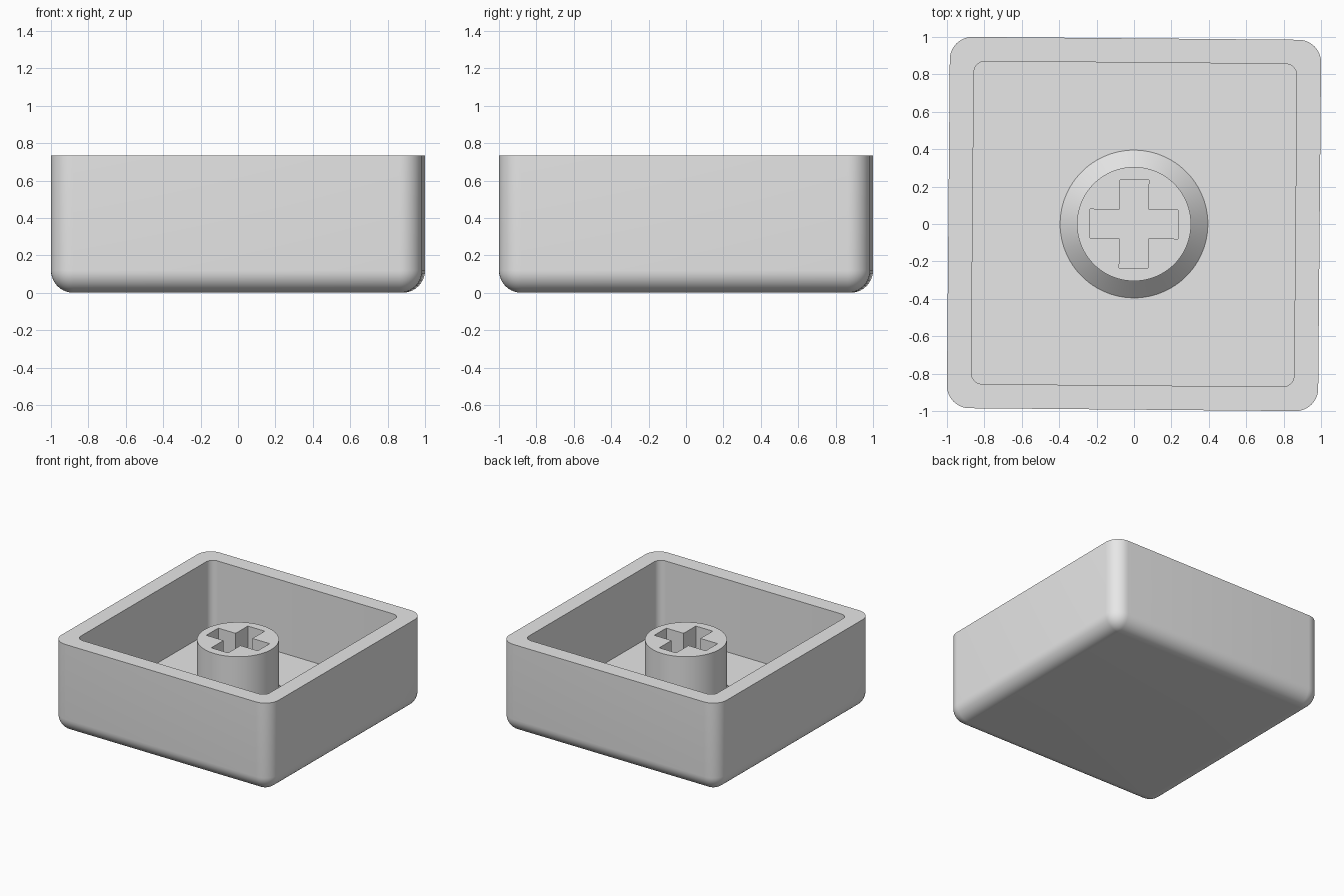
import bpy, bmesh, math

if "Cube" in bpy.data.objects:
    bpy.data.objects.remove(bpy.data.objects["Cube"])

grey = bpy.data.materials.new("light grey plastic")
grey.diffuse_color = (0.8, 0.8, 0.8, 1)
grey.use_nodes = True
grey.node_tree.nodes["Principled BSDF"].inputs["Base Color"].default_value = grey.diffuse_color
TILT = math.radians(-0.5)      # slight twist about z
FLOOR, RIM, STEM_TOP = 0.14, 0.735, 0.635


def rounded_square(half, radius, z, steps=10):
    """Ring of points around a square with round corners."""
    ring = []
    for q in range(4):
        cx = (half - radius) * (1 if q in (0, 3) else -1)
        cy = (half - radius) * (1 if q < 2 else -1)
        for i in range(steps + 1):
            a = math.pi / 2 * (q + i / steps)
            ring.append((cx + radius * math.cos(a), cy + radius * math.sin(a), z))
    return ring


def circle(radius, z, sides=96):
    return [(radius * math.cos(2 * math.pi * i / sides),
             radius * math.sin(2 * math.pi * i / sides), z) for i in range(sides)]


def loft(name, rings):
    """Skin a stack of equal rings and close both ends."""
    bm = bmesh.new()
    loops = [[bm.verts.new(p) for p in ring] for ring in rings]
    n = len(loops[0])
    for lo, hi in zip(loops, loops[1:]):
        for i in range(n):
            j = (i + 1) % n
            bm.faces.new((lo[i], lo[j], hi[j], hi[i]))
    bm.faces.new(loops[0][::-1])
    bm.faces.new(loops[-1])
    bmesh.ops.recalc_face_normals(bm, faces=bm.faces)
    mesh = bpy.data.meshes.new(name)
    bm.to_mesh(mesh)
    bm.free()
    obj = bpy.data.objects.new(name, mesh)
    bpy.context.collection.objects.link(obj)
    mesh.materials.append(grey)
    return obj


def activate(obj):
    bpy.ops.object.select_all(action='DESELECT')
    obj.select_set(True)
    bpy.context.view_layer.objects.active = obj


# Open shell: rounded base edge, straight walls, flat rim, inner walls and floor
HALF, R = 0.9925, 0.12
rings = []
for i in range(11):
    a = math.pi / 2 * i / 10
    inset = R * (1 - math.sin(a))
    rings.append(rounded_square(HALF - inset, max(R - inset, 0.001), R * (1 - math.cos(a))))
rings += [rounded_square(HALF, R, RIM),
          rounded_square(0.863, 0.06, RIM),
          rounded_square(0.863, 0.06, FLOOR)]
shell = loft("cap_shell", rings)

# Central stem with a sloped foot
stem = loft("stem", [circle(0.395, FLOOR - 0.02), circle(0.395, FLOOR),
                     circle(0.305, FLOOR + 0.09), circle(0.305, STEM_TOP)])

# Cross-shaped socket cut into the stem
L, W = 0.235, 0.077
quarter = [(L, -W), (L, W), (W, W)]
cross = []
for q in range(4):
    c, s = round(math.cos(q * math.pi / 2)), round(math.sin(q * math.pi / 2))
    cross += [(c * x - s * y, s * x + c * y) for x, y in quarter]
cutter = loft("socket_cutter", [[(x, y, z) for x, y in cross] for z in (FLOOR + 0.005, 0.8)])
activate(stem)
mod = stem.modifiers.new("socket", 'BOOLEAN')
mod.object = cutter
mod.operation = 'DIFFERENCE'
mod.solver = 'EXACT'
bpy.ops.object.modifier_apply(modifier=mod.name)
bpy.data.objects.remove(cutter)

for obj in (shell, stem):
    obj.rotation_euler.z = TILT
    activate(obj)
    bpy.ops.object.shade_smooth_by_angle(angle=math.radians(30))
